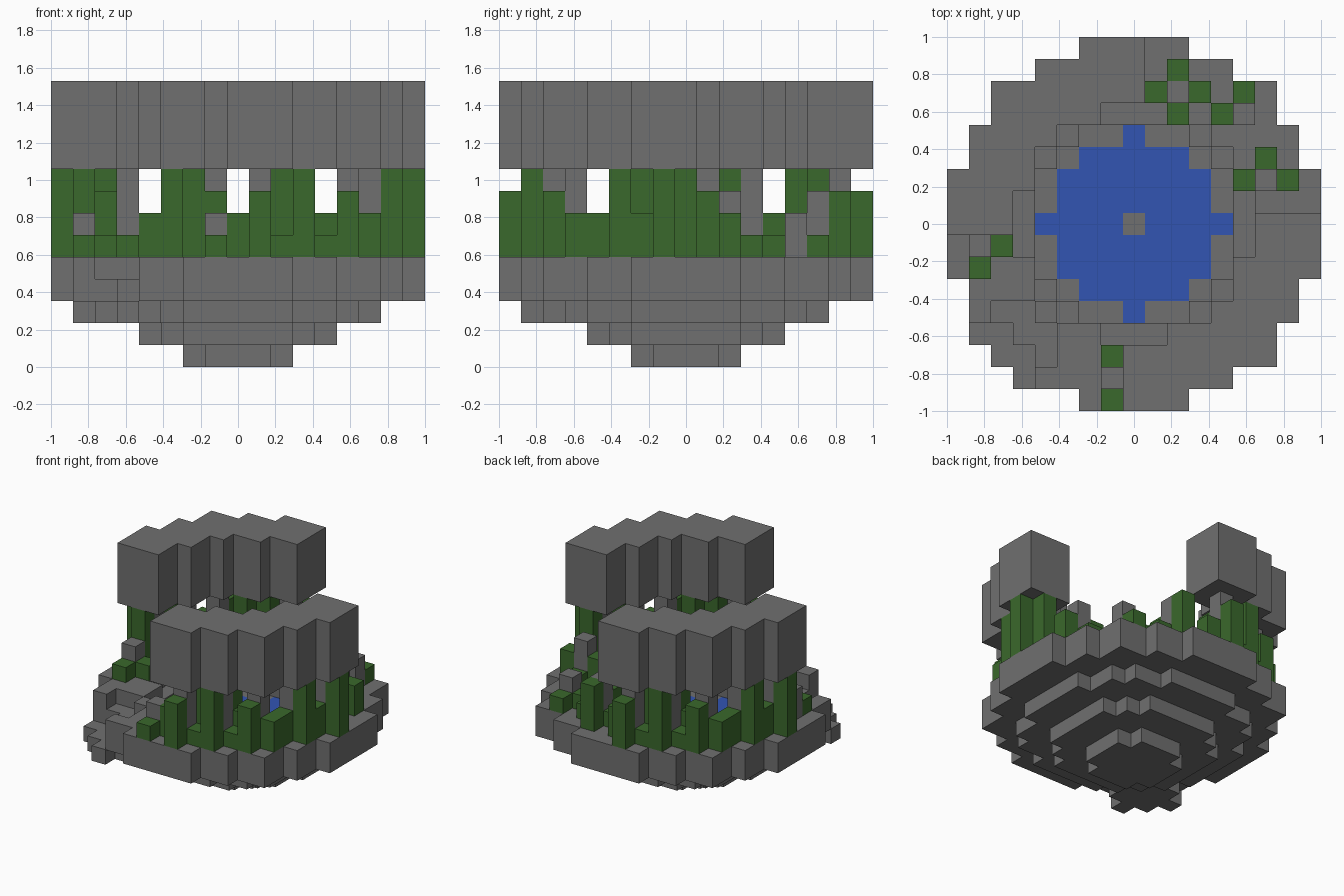
import bpy
import bmesh
import math
from mathutils import Vector

CELL = 2 / 17
DIRECTIONS = [Vector(d) for d in
              ((1, 0, 0), (-1, 0, 0), (0, 1, 0), (0, -1, 0), (0, 0, 1), (0, 0, -1))]

cube = bpy.data.objects.get("Cube")
if cube:
    bpy.data.objects.remove(cube, do_unlink=True)


def material(name, rgb):
    mat = bpy.data.materials.new(name)
    mat.use_nodes = True
    mat.diffuse_color = (*rgb, 1)
    mat.node_tree.nodes["Principled BSDF"].inputs["Base Color"].default_value = (*rgb, 1)
    return mat


stone = material("grey stone", (0.16, 0.16, 0.16))
leaf = material("green leaf", (0.042, 0.14, 0.025))
water = material("blue water", (0.032, 0.09, 0.45))


def blocks(name, cells, mat):
    """Join cubic cells into one mesh that keeps only the outer faces."""
    cells = set(cells)
    bm = bmesh.new()
    for cell in cells:
        centre = Vector(cell)
        for d in DIRECTIONS:
            if tuple(int(v) for v in centre + d) in cells:
                continue
            u = Vector((d.y, d.z, d.x))
            v = d.cross(u)
            corners = [centre + (d + a * u + b * v) / 2
                       for a, b in ((-1, -1), (1, -1), (1, 1), (-1, 1))]
            bm.faces.new([bm.verts.new((c + Vector((0, 0, 0.5))) * CELL) for c in corners])
    bmesh.ops.remove_doubles(bm, verts=bm.verts, dist=CELL / 100)
    bmesh.ops.dissolve_limit(bm, angle_limit=math.radians(1),
                             verts=bm.verts, edges=bm.edges)
    mesh = bpy.data.meshes.new(name)
    bm.to_mesh(mesh)
    bm.free()
    mesh.materials.append(mat)
    obj = bpy.data.objects.new(name, mesh)
    bpy.context.collection.objects.link(obj)
    return obj


def ring(outer, inner=-1):
    """Grid cells whose squared distance from the middle is in (inner, outer]."""
    return {(i, j) for i in range(-8, 9) for j in range(-8, 9)
            if inner < i * i + j * j <= outer}


def layer(plan, *levels):
    return {(i, j, k) for i, j in plan for k in levels}


def column(i, j, height):
    return layer({(i, j)}, *range(5, 5 + height))


# Stepped bowl
basin = layer(ring(6), 0) | layer(ring(20), 1) | layer(ring(42), 2)
basin |= layer(ring(72, 20), 3) | layer(ring(72, 26), 4)

# Stairs cut diagonally into the rim
for i in range(-8, -2):
    for j in range(-8, -2):
        if abs(i - j) > 2 or i + j > -9:
            continue
        basin -= layer({(i, j)}, 2, 3, 4)
        if i + j >= -12:
            basin.add((i, j, 2))
        if i + j >= -10:
            basin.add((i, j, 3))

# Pool sunk in the bowl, with a stone at its middle
pool = layer(ring(16, 0), 2)
blocks("stone_basin", basin - pool, stone)
blocks("water_pool", pool, water)

# Pillars and climbing leaves of one arch side: (x, y, height)
arch_pillars = [(1, -7), (3, -6), (5, -5), (6, -3), (7, -1)]
arch_leaves = [
    (1, -8, 3), (0, -7, 2), (2, -7, 1), (1, -6, 3),
    (3, -7, 4), (2, -6, 4), (4, -6, 1), (3, -5, 4),
    (5, -6, 3), (6, -5, 2), (4, -5, 2), (5, -4, 1),
    (6, -4, 2), (7, -3, 4), (5, -3, 1), (6, -2, 4),
    (7, -2, 2), (8, -1, 4), (6, -1, 3), (7, 0, 4),
]

for side, turn in (("front", 1), ("back", -1)):
    wall = {(turn * i, turn * j) for i, j in ring(72, 28) if i >= 0 and j <= 0}
    blocks(side + "_upper_wall", layer(wall, 9, 10, 11, 12), stone)
    for n, (i, j) in enumerate(arch_pillars):
        blocks(f"{side}_pillar_{n}", column(turn * i, turn * j, 4), stone)
    for n, (i, j, h) in enumerate(arch_leaves):
        blocks(f"{side}_leaves_{n}", column(turn * i, turn * j, h), leaf)

# Broken pillars in the open gaps, with their leaves
for n, (i, j, h) in enumerate([(2, 6, 3), (5, 5, 2), (6, 2, 3), (-1, -7, 2), (-7, -1, 2)]):
    blocks(f"broken_pillar_{n}", column(i, j, h), stone)
for n, (i, j, h) in enumerate([(2, 7, 3), (1, 6, 1), (3, 6, 1), (2, 5, 2),
                               (5, 6, 1), (4, 5, 1), (7, 2, 2), (5, 2, 2), (6, 3, 1),
                               (-1, -8, 1), (-1, -6, 1), (-7, -2, 1), (-6, -1, 1)]):
    blocks(f"gap_leaves_{n}", column(i, j, h), leaf)
